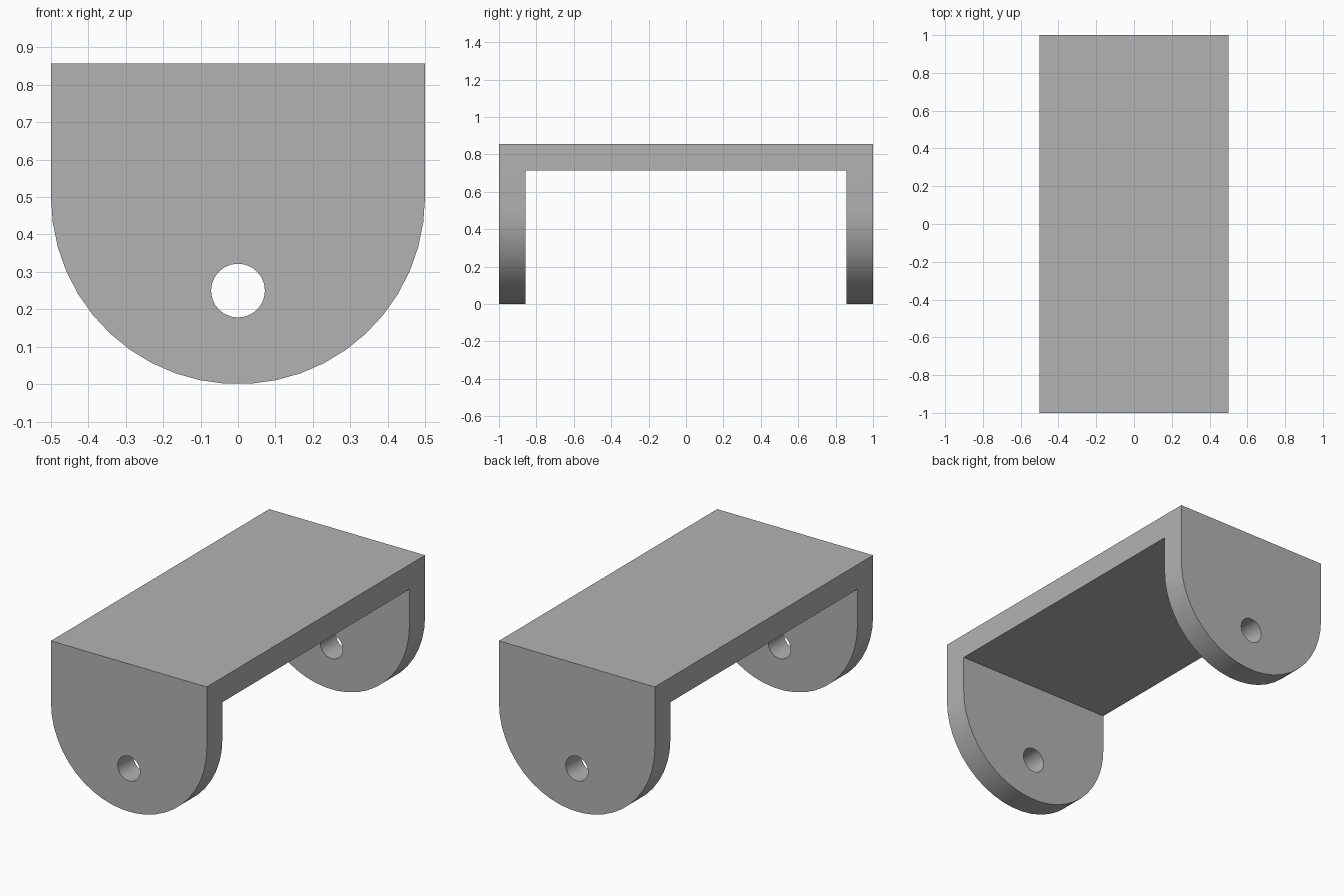
import bpy, bmesh
from math import pi, sin, cos, radians

cube = bpy.data.objects.get("Cube")
if cube:
    bpy.data.objects.remove(cube, do_unlink=True)

RADIUS = 0.5
HEIGHT = 0.857
WALL = 0.143
HOLE_RADIUS = 0.072
HOLE_Z = 0.25
ARC_STEPS = 23

grey = bpy.data.materials.new("plain grey")
grey.use_nodes = True
colour = (0.45, 0.45, 0.45, 1)
grey.diffuse_color = colour
grey.node_tree.nodes["Principled BSDF"].inputs["Base Color"].default_value = colour


def extrude_profile(name, points, half_length):
    """Solid made by sweeping an x-z outline along y."""
    bm = bmesh.new()
    face = bm.faces.new([bm.verts.new((x, -half_length, z)) for x, z in points])
    sweep = bmesh.ops.extrude_face_region(bm, geom=[face])
    verts = [v for v in sweep["geom"] if isinstance(v, bmesh.types.BMVert)]
    bmesh.ops.translate(bm, verts=verts, vec=(0, 2 * half_length, 0))
    bmesh.ops.recalc_face_normals(bm, faces=bm.faces)
    mesh = bpy.data.meshes.new(name)
    bm.to_mesh(mesh)
    bm.free()
    obj = bpy.data.objects.new(name, mesh)
    bpy.context.collection.objects.link(obj)
    mesh.materials.append(grey)
    return obj


def cut(target, cutter):
    """Subtract the cutter and discard it."""
    cutter.hide_render = True
    mod = target.modifiers.new("cut", 'BOOLEAN')
    mod.operation = 'DIFFERENCE'
    mod.solver = 'EXACT'
    mod.object = cutter
    bpy.context.view_layer.objects.active = target
    bpy.ops.object.modifier_apply(modifier=mod.name)
    bpy.data.objects.remove(cutter, do_unlink=True)


# Bracket body: flat top with a rounded lower edge
arc = [(RADIUS * cos(pi + pi * i / ARC_STEPS), RADIUS + RADIUS * sin(pi + pi * i / ARC_STEPS))
       for i in range(ARC_STEPS + 1)]
bracket = extrude_profile("bracket", arc + [(RADIUS, HEIGHT), (-RADIUS, HEIGHT)], 1)

# Opening between the two end plates
inner_top = HEIGHT - WALL
opening = [(-1, -1), (1, -1), (1, inner_top), (-1, inner_top)]
cut(bracket, extrude_profile("opening_cutter", opening, 1 - WALL))

# Pin holes through both end plates
circle = [(HOLE_RADIUS * cos(2 * pi * i / 24), HOLE_Z + HOLE_RADIUS * sin(2 * pi * i / 24))
          for i in range(24)]
cut(bracket, extrude_profile("hole_cutter", circle, 2))

# Smooth curved walls, sharp plate edges
bpy.ops.object.select_all(action='DESELECT')
bracket.select_set(True)
bpy.context.view_layer.objects.active = bracket
bpy.ops.object.shade_smooth_by_angle(angle=radians(30))
